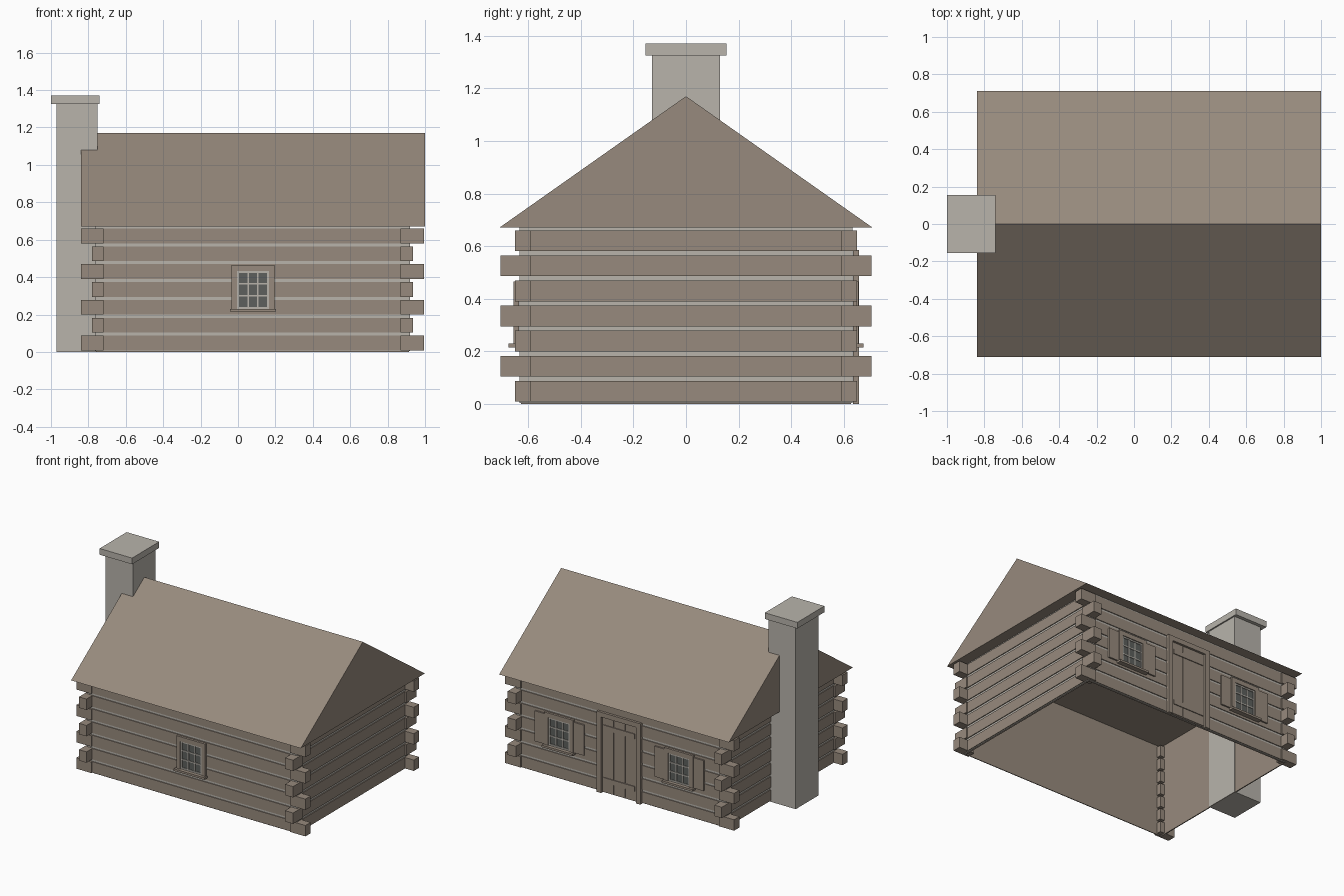
import bpy
import bmesh

if "Cube" in bpy.data.objects:
    bpy.data.objects.remove(bpy.data.objects["Cube"], do_unlink=True)


def material(name, rgb):
    m = bpy.data.materials.new(name)
    m.use_nodes = True
    m.diffuse_color = (*rgb, 1)
    m.node_tree.nodes["Principled BSDF"].inputs["Base Color"].default_value = (*rgb, 1)
    return m


WOOD = material("weathered_wood", (0.31, 0.255, 0.205))
STONE = material("pale_stone", (0.48, 0.455, 0.41))
GLASS = material("dark_glass", (0.11, 0.115, 0.11))


def boxes(name, mat, spans):
    """One object from boxes, each given as (x0, x1), (y0, y1), (z0, z1)."""
    bm = bmesh.new()
    for span in spans:
        cube = bmesh.ops.create_cube(bm, size=1)
        for v in cube["verts"]:
            v.co = [(a + b) / 2 + c * abs(b - a) for (a, b), c in zip(span, v.co)]
    mesh = bpy.data.meshes.new(name)
    bm.to_mesh(mesh)
    bm.free()
    mesh.materials.append(mat)
    ob = bpy.data.objects.new(name, mesh)
    bpy.context.collection.objects.link(ob)
    return ob


def ring(west, east, half, thick, z):
    """Four thin walls around a rectangle, open above and below."""
    return [((west, east), (-half, -half + thick), z), ((west, east), (half - thick, half), z),
            ((west, west + thick), (-half, half), z), ((east - thick, east), (-half, half), z)]


WEST, EAST, HALF = -0.77, 0.925, 0.64
EAVE, RIDGE = 0.67, 1.17
ROWS, PITCH, LOG = 7, 0.0955, 0.079

# Log walls with chinking between, lined with wood inside
boxes("chinking", STONE, ring(WEST + 0.006, EAST - 0.006, HALF - 0.006, 0.006, (0.004, EAVE)))
boxes("wall_lining", WOOD, ring(WEST + 0.012, EAST - 0.012, HALF - 0.012, 0.004, (0, EAVE)))
logs, ends = [], []
for row in range(ROWS):
    z0 = 0.008 + row * PITCH
    z = (z0, z0 + LOG)
    logs += ring(WEST, EAST, HALF, 0.008, z)
    # Log ends jut out along x and y on alternate rows
    out_x, out_y = (0.07, 0.01) if row % 2 == 0 else (0.01, 0.065)
    for s in (-1, 1):
        y = (s * 0.59, s * (HALF + out_y))
        ends.append(((WEST - out_x, WEST + 0.05), y, z))
        ends.append(((EAST - 0.055, EAST + out_x), y, z))
boxes("wall_logs", WOOD, logs)
boxes("log_ends", WOOD, ends)

# Solid gabled roof
bm = bmesh.new()
profile = [(-0.71, EAVE), (0.71, EAVE), (0, RIDGE)]
gable = bm.faces.new([bm.verts.new((-0.84, y, z)) for y, z in profile])
extruded = bmesh.ops.extrude_face_region(bm, geom=[gable])["geom"]
bmesh.ops.translate(bm, vec=(1.84, 0, 0),
                    verts=[v for v in extruded if isinstance(v, bmesh.types.BMVert)])
if len(bm.faces) < 5:
    bm.faces.new([e for e in bm.verts][:3])
bmesh.ops.recalc_face_normals(bm, faces=bm.faces)
roof_mesh = bpy.data.meshes.new("roof")
bm.to_mesh(roof_mesh)
bm.free()
roof_mesh.materials.append(WOOD)
bpy.context.collection.objects.link(bpy.data.objects.new("roof", roof_mesh))

# Chimney
boxes("chimney_stack", STONE, [((-0.97, -0.75), (-0.13, 0.13), (0, 1.33))])
boxes("chimney_cap", STONE, [((-1, -0.74), (-0.155, 0.155), (1.325, 1.37))])


def window(name, cx, side, shutters):
    def d(depth):
        return (side * (HALF - 0.004), side * (HALF + depth))

    def pair(inner, outer):
        return (cx - outer, cx - inner), (cx + inner, cx + outer)

    # Wooden casing and sill
    z0, z1 = 0.23, 0.465
    trim = [(x, d(0.016), (z0, z1)) for x in pair(0.085, 0.115)]
    trim.append(((cx - 0.09, cx + 0.09), d(0.016), (0.432, z1)))
    boxes(name + "_trim", WOOD, trim)
    boxes(name + "_sill", WOOD, [((cx - 0.123, cx + 0.123), d(0.035), (0.215, z0))])
    # Glass with sash and glazing bars
    boxes(name + "_glass", GLASS, [((cx - 0.087, cx + 0.087), d(0.004), (z0, 0.435))])
    bars = [(x, d(0.01), (z0, 0.432)) for x in pair(0.074, 0.086)]
    bars += [((cx + s * 0.026 - 0.004, cx + s * 0.026 + 0.004), d(0.008), (z0, 0.432))
             for s in (-1, 1)]
    bars += [((cx - 0.08, cx + 0.08), d(0.009), (z, z + h))
             for z, h in ((z0, 0.011), (0.296, 0.008), (0.361, 0.008), (0.422, 0.01))]
    boxes(name + "_bars", STONE, bars)
    if shutters:
        boxes(name + "_shutters", WOOD, [(x, d(0.011), (0.23, 0.45)) for x in pair(0.116, 0.197)])


MID = 0.08
window("front_window", MID, -1, False)
window("back_left_window", MID + 0.48, 1, True)
window("back_right_window", MID - 0.48, 1, True)


# Plank door on the back
def depth(d):
    return (HALF - 0.004, HALF + d)


frame = [((MID + s * 0.14, MID + s * 0.175), depth(0.018), (0, 0.585)) for s in (-1, 1)]
frame.append(((MID - 0.15, MID + 0.15), depth(0.018), (0.55, 0.585)))
boxes("door_frame", WOOD, frame)
boxes("door_back", WOOD, [((MID - 0.14, MID + 0.14), depth(0.002), (0.004, 0.55))])
boxes("door_planks", WOOD, [((MID + k * 0.091 - 0.044, MID + k * 0.091 + 0.044), depth(0.007),
                             (0.01, 0.545)) for k in (-1, 0, 1)])
boxes("door_battens", WOOD, [((MID - 0.125, MID + 0.125), depth(0.013), (z, z + 0.035))
                             for z in (0.08, 0.46)])
